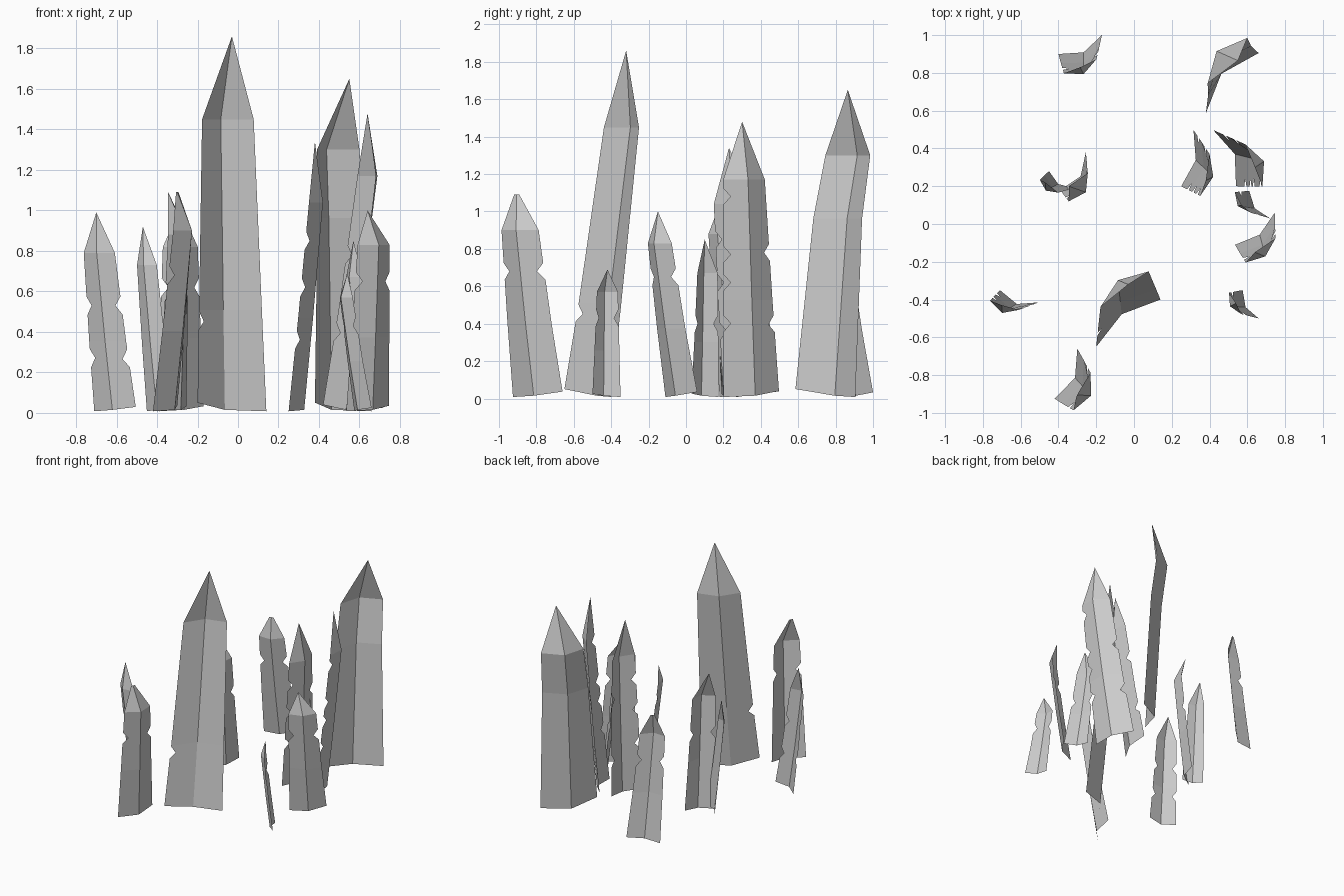
import bpy
from mathutils import Vector as V

if "Cube" in bpy.data.objects:
    bpy.data.objects.remove(bpy.data.objects["Cube"])


def blade(name, start, end, shoulder, sz, tip, start_cuts=(), end_cuts=(),
          bend=(0.45, 0.47), flat=0.0, fold=0.18):
    """Folded leaf: base edge start-end, shoulder midpoint at height sz, pointed tip.
    The crease bulges to the left of start->end; cuts are notch heights on each edge."""
    a, b = V(start), V(end)
    w = (b - a).length
    u = (b - a) / w
    n = V((-u.y, u.x))
    base, top, tip = (a + b) / 2, V(shoulder), V(tip)

    def row(centre, width, zs):
        pts = (centre - u * width / 2, centre + n * fold * w, centre + u * width / 2)
        return [V((p.x, p.y, z)) for p, z in zip(pts, zs)]

    # base, bend and shoulder cross-sections
    rows = [row(base, w, (0.1 * w + 0.008, 0.015, 0.008)),
            row(base.lerp(top, bend[1]), w * (1 - 0.25 * bend[0]), [sz * bend[0]] * 3),
            row(top, 0.75 * w, [sz] * 3)]
    side = V((u.x, u.y, 0)) * flat / 2
    rows.append([tip - side, tip, tip + side])

    verts, faces = [], []

    def add(pts, flip):
        i = len(verts)
        verts.extend(pts)
        f = list(range(i, i + len(pts)))
        faces.append(f[::-1] if flip else f)

    # each half is a stack of panels with triangular bites out of its outer edge
    for s, cuts in ((0, start_cuts), (2, end_cuts)):
        for k in range(3):
            lo, hi = rows[k], rows[k + 1]
            pts = [lo[1], lo[s]]
            if k < 2:
                z0, z1 = lo[s].z, hi[s].z
                inward = (lo[1] - lo[s]).normalized() * min(0.14 * w, 0.04)
                for z in sorted(cuts):
                    if not z0 < z <= z1:
                        continue
                    z = min(max(z, z0 + 0.05), z1 - 0.05)
                    for dz, cut in ((-0.045, 0), (0, 1), (0.045, 0)):
                        pts.append(lo[s].lerp(hi[s], (z + dz - z0) / (z1 - z0)) + inward * cut)
            if k < 2 or flat:
                pts.append(hi[s])
            pts.append(hi[1])
            add(pts, s == 2)

    me = bpy.data.meshes.new(name)
    me.from_pydata(verts, [], faces)
    ob = bpy.data.objects.new(name, me)
    bpy.context.collection.objects.link(ob)
    # weld the panels along crease and rows
    import bmesh
    bm = bmesh.new()
    bm.from_mesh(me)
    bmesh.ops.remove_doubles(bm, verts=bm.verts, dist=1e-5)
    bm.to_mesh(me)
    bm.free()


# two tall blades
blade("tall_blade_centre", (-0.20, -0.65), (0.14, -0.40), (-0.05, -0.345), 1.45,
      (-0.03, -0.32, 1.86), (0.5,), bend=(0.35, 0.36), fold=0.14)
blade("tall_blade_back", (0.38, 0.585), (0.66, 0.905), (0.495, 0.865), 1.30,
      (0.55, 0.865, 1.65), bend=(0.74, 0.55))

# medium blades on the right
blade("blade_right_inner", (0.315, 0.497), (0.25, 0.20), (0.375, 0.26), 1.04,
      (0.38, 0.23, 1.34), (0.75, 0.3), (0.85, 0.62, 0.36), fold=0.15)
blade("blade_right_outer", (0.42, 0.497), (0.54, 0.20), (0.635, 0.31), 1.17,
      (0.64, 0.30, 1.48), (0.78, 0.4), (0.4, 0.62, 0.77, 1.08))
blade("blade_right_front", (0.745, 0.06), (0.535, -0.11), (0.67, -0.14), 0.83,
      (0.64, -0.15, 1.0), (0.65,), (0.65,), fold=0.15)

# medium blades on the left
blade("blade_front_left", (-0.30, -0.66), (-0.42, -0.925), (-0.275, -0.887), 0.90,
      (-0.30, -0.905, 1.09), (0.68,), (0.68,), flat=0.03)
blade("blade_back_left", (-0.17, 1.0), (-0.40, 0.90), (-0.285, 0.835), 0.82,
      (-0.285, 0.83, 0.98), (0.62,), (0.62,), flat=0.03)
blade("blade_left_middle", (-0.255, 0.38), (-0.39, 0.18), (-0.295, 0.195), 0.88,
      (-0.345, 0.20, 1.09), (0.6,), (0.6,), fold=0.2)

# small blades
blade("small_blade_far_left", (-0.505, -0.415), (-0.71, -0.35), (-0.685, -0.43), 0.79,
      (-0.70, -0.43, 0.99), (0.53, 0.27), (0.53, 0.27), fold=0.2)
blade("small_blade_left", (-0.32, 0.19), (-0.45, 0.28), (-0.45, 0.20), 0.73,
      (-0.47, 0.22, 0.92))
blade("small_blade_right", (0.72, 0.03), (0.61, 0.175), (0.575, 0.115), 0.67,
      (0.57, 0.10, 0.85), (0.4,), (0.4,))
blade("small_blade_front", (0.66, -0.50), (0.575, -0.35), (0.535, -0.42), 0.57,
      (0.54, -0.42, 0.69), (0.43,), (0.43,))
